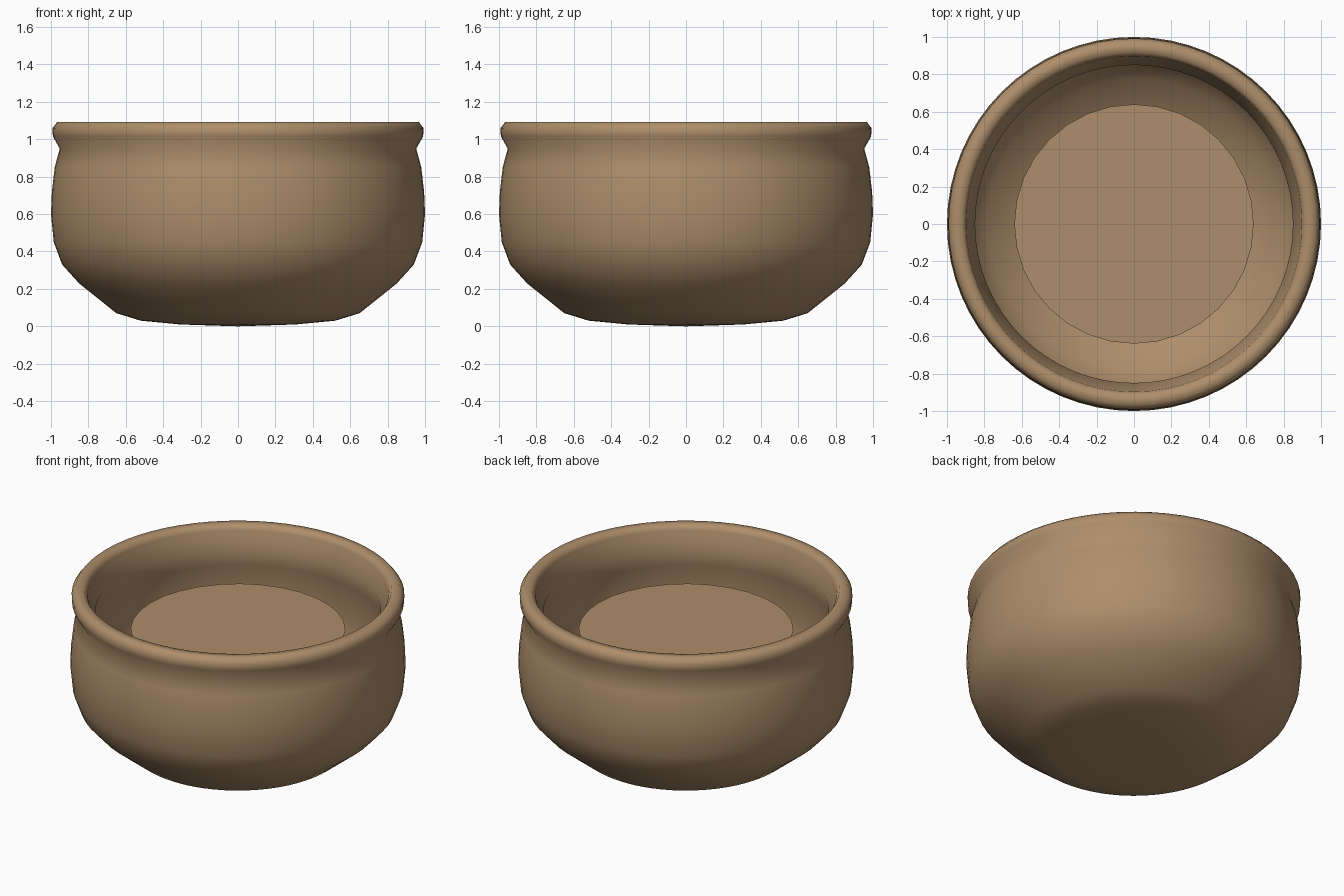
import bpy
import bmesh
import math

cube = bpy.data.objects.get("Cube")
if cube:
    bpy.data.objects.remove(cube, do_unlink=True)

# One clay colour
clay = bpy.data.materials.new("brown_clay")
clay.use_nodes = True
colour = (0.42, 0.27, 0.145, 1.0)
clay.diffuse_color = colour
shader = clay.node_tree.nodes["Principled BSDF"]
shader.inputs["Base Color"].default_value = colour
shader.inputs["Roughness"].default_value = 0.9


def add_object(name, bm):
    mesh = bpy.data.meshes.new(name)
    bmesh.ops.recalc_face_normals(bm, faces=bm.faces)
    for face in bm.faces:
        face.smooth = True
    bm.to_mesh(mesh)
    bm.free()
    mesh.materials.append(clay)
    obj = bpy.data.objects.new(name, mesh)
    bpy.context.collection.objects.link(obj)
    return obj


def lathe(name, profile, segments):
    bm = bmesh.new()
    verts = [bm.verts.new((r, 0, z)) for r, z in profile]
    edges = [bm.edges.new(pair) for pair in zip(verts, verts[1:])]
    bmesh.ops.spin(bm, geom=verts + edges, cent=(0, 0, 0), axis=(0, 0, 1),
                   angle=math.tau, steps=segments)
    bmesh.ops.remove_doubles(bm, verts=bm.verts, dist=0.0005)
    return add_object(name, bm)


# Outer wall from the base centre up to the rolled rim
outer = [(0, 0), (0.31, 0.01), (0.52, 0.03), (0.65, 0.07), (0.85, 0.23),
         (0.94, 0.33), (0.985, 0.45), (1.0, 0.6), (0.995, 0.72),
         (0.98, 0.85), (0.953, 0.95), (0.99, 1.015), (0.992, 1.06),
         (0.967, 1.092)]
# Inner wall from the rim down past the neck into the hollow bowl
inner = [(0.915, 1.092), (0.897, 1.06), (0.893, 1.03), (0.85, 0.95),
         (0.88, 0.84), (0.895, 0.72), (0.9, 0.6), (0.89, 0.47),
         (0.85, 0.38), (0.78, 0.3), (0.6, 0.17), (0.5, 0.13),
         (0.3, 0.11), (0, 0.1)]
lathe("pot_body", outer + inner, 64)

# Flat round surface of the contents, just below the neck
bm = bmesh.new()
bmesh.ops.create_circle(bm, cap_ends=True, segments=32, radius=0.64)
bmesh.ops.translate(bm, verts=bm.verts, vec=(0, 0, 0.83))
contents = add_object("contents_surface", bm)
if contents.data.polygons[0].normal.z < 0:
    contents.data.flip_normals()
